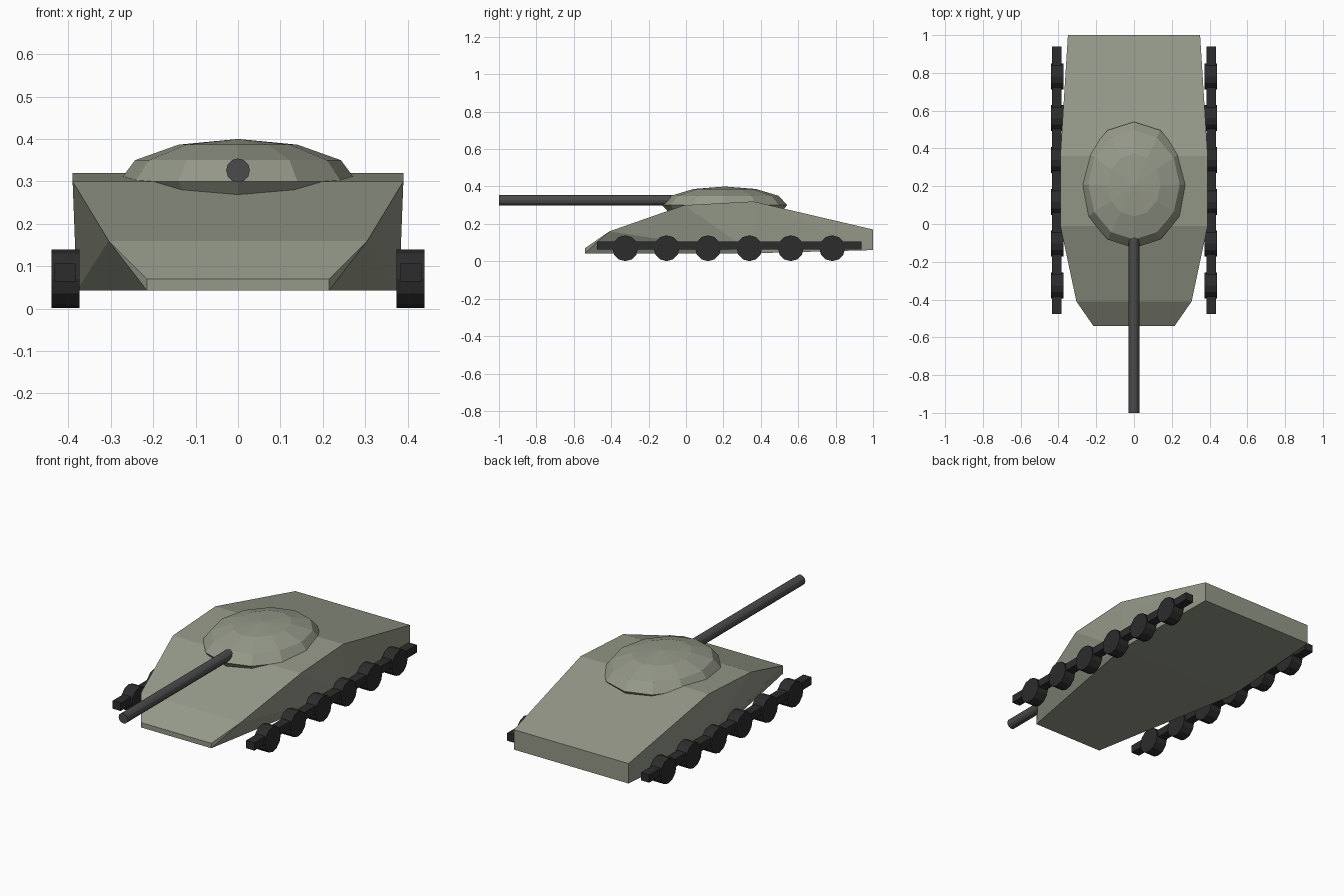
import bpy, bmesh, math
from mathutils import Matrix, Vector

if "Cube" in bpy.data.objects:
    bpy.data.objects.remove(bpy.data.objects["Cube"])


def material(name, rgb):
    m = bpy.data.materials.new(name)
    m.diffuse_color = (*rgb, 1)
    m.use_nodes = True
    m.node_tree.nodes["Principled BSDF"].inputs["Base Color"].default_value = m.diffuse_color
    return m


OLIVE = material("olive_paint", (0.30, 0.32, 0.25))
RUBBER = material("dark_rubber", (0.025, 0.025, 0.025))
STEEL = material("gun_steel", (0.07, 0.07, 0.07))


def finish(bm, name, mat):
    bmesh.ops.recalc_face_normals(bm, faces=bm.faces)
    me = bpy.data.meshes.new(name)
    bm.to_mesh(me)
    bm.free()
    me.materials.append(mat)
    ob = bpy.data.objects.new(name, me)
    bpy.context.collection.objects.link(ob)
    return ob


def cylinder(name, radius, length, sides, loc, axis, mat):
    bm = bmesh.new()
    rot = Vector((0, 0, 1)).rotation_difference(Vector(axis)).to_matrix().to_4x4()
    bmesh.ops.create_cone(bm, cap_ends=True, segments=sides, radius1=radius,
                          radius2=radius, depth=length,
                          matrix=Matrix.Translation(loc) @ rot)
    return finish(bm, name, mat)


# Hull: convex shell around mirrored corner points
corners = [(0.215, -0.54, 0.043), (0.215, -0.54, 0.07), (0.305, -0.41, 0.16),
           (0.39, -0.01, 0.30), (0.39, 0.36, 0.32), (0.38, 0.36, 0.043),
           (0.35, 1.0, 0.17), (0.35, 1.0, 0.06)]
bm = bmesh.new()
for x, y, z in corners:
    for s in (-1, 1):
        bm.verts.new((s * x, y, z))
bmesh.ops.convex_hull(bm, input=bm.verts)
bmesh.ops.dissolve_limit(bm, angle_limit=math.radians(0.5),
                         verts=bm.verts, edges=bm.edges)
finish(bm, "hull", OLIVE)

# Turret: flattened low-poly dome sunk into the hull
bm = bmesh.new()
bmesh.ops.create_uvsphere(bm, u_segments=12, v_segments=6, radius=1,
                          matrix=Matrix.Translation((0, 0.207, 0.30))
                          @ Matrix.Diagonal((0.28, 0.334, 0.10, 1)))
finish(bm, "turret", OLIVE)

# Gun barrel
cylinder("gun_barrel", 0.028, 1.0, 12, (0, -0.5, 0.326), (0, 1, 0), STEEL)

# Running gear on both sides
for side, s in (("left", -1), ("right", 1)):
    bm = bmesh.new()
    bmesh.ops.create_cube(bm, size=1, matrix=Matrix.Translation((s * 0.408, 0.232, 0.085))
                          @ Matrix.Diagonal((0.05, 1.415, 0.043, 1)))
    finish(bm, f"{side}_track_bar", RUBBER)
    for i in range(6):
        cylinder(f"{side}_wheel_{i + 1}", 0.069, 0.066, 12,
                 (s * 0.407, -0.325 + 0.2213 * i, 0.07), (1, 0, 0), RUBBER)
